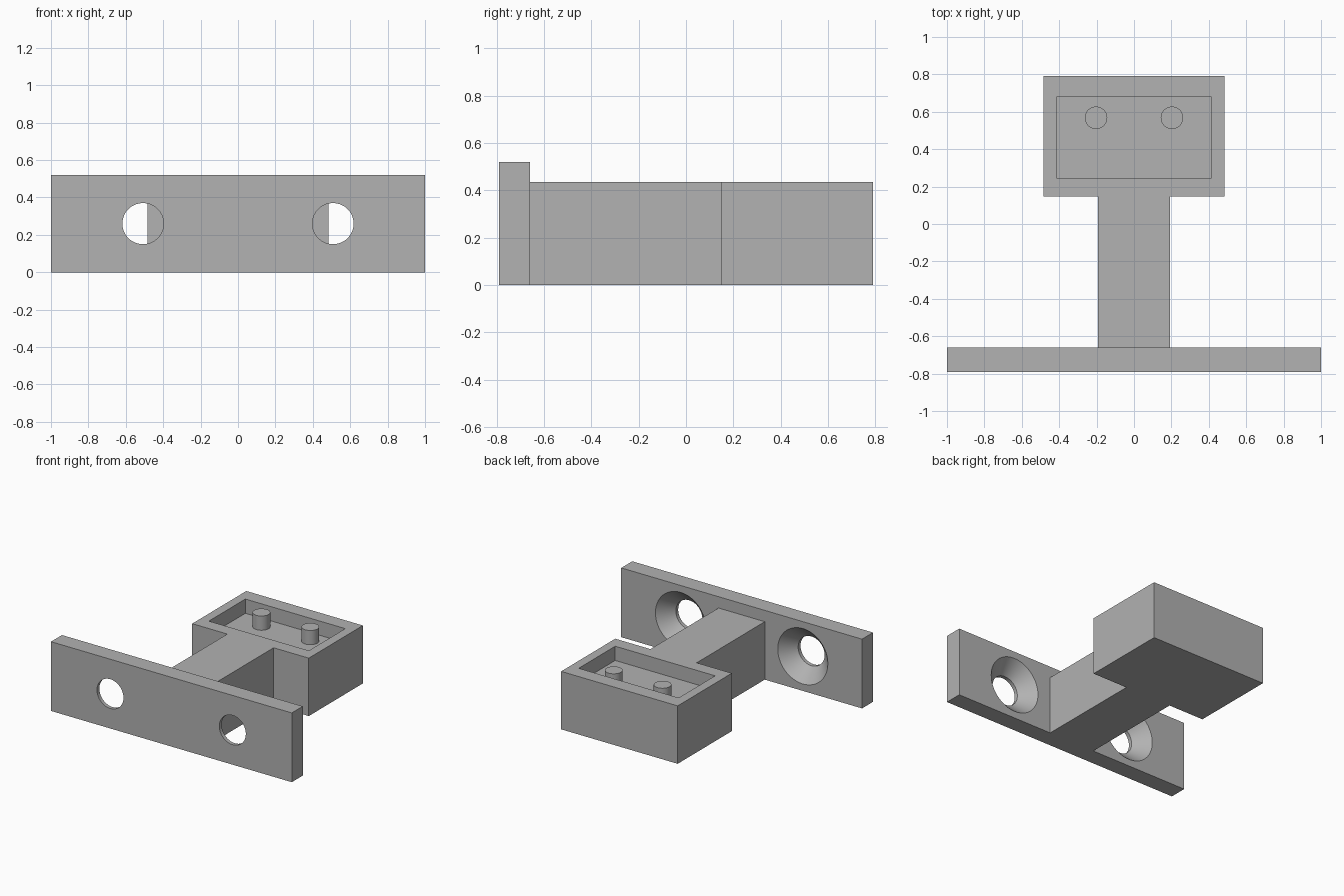
import bpy, bmesh, math
from mathutils import Matrix

cube = bpy.data.objects.get("Cube")
if cube:
    bpy.data.objects.remove(cube, do_unlink=True)

grey = bpy.data.materials.new("plain_grey")
grey.use_nodes = True
colour = (0.445, 0.445, 0.445, 1)
grey.diffuse_color = colour
grey.node_tree.nodes["Principled BSDF"].inputs["Base Color"].default_value = colour


def finish(name, bm):
    bmesh.ops.recalc_face_normals(bm, faces=bm.faces)
    mesh = bpy.data.meshes.new(name)
    bm.to_mesh(mesh)
    bm.free()
    mesh.materials.append(grey)
    obj = bpy.data.objects.new(name, mesh)
    bpy.context.collection.objects.link(obj)
    return obj


def prism(name, outline, z0, z1):
    """Extrude a plan outline upward."""
    bm = bmesh.new()
    face = bm.faces.new([bm.verts.new((x, y, z0)) for x, y in outline])
    top = bmesh.ops.extrude_face_region(bm, geom=[face])["geom"]
    verts = [v for v in top if isinstance(v, bmesh.types.BMVert)]
    bmesh.ops.translate(bm, verts=verts, vec=(0, 0, z1 - z0))
    return finish(name, bm)


def box(name, x, y0, y1, z0, z1):
    return prism(name, [(-x, y0), (x, y0), (x, y1), (-x, y1)], z0, z1)


def lathe(name, profile, matrix, sides=64):
    """Stack rings of (radius, height) into a closed turned solid."""
    bm = bmesh.new()
    rings = [[bm.verts.new((r * math.cos(math.tau * i / sides),
                            r * math.sin(math.tau * i / sides), h))
              for i in range(sides)] for r, h in profile]
    for a, b in zip(rings, rings[1:]):
        for i in range(sides):
            j = (i + 1) % sides
            bm.faces.new((a[i], a[j], b[j], b[i]))
    bm.faces.new(rings[0])
    bm.faces.new(rings[-1])
    bmesh.ops.transform(bm, matrix=matrix, verts=bm.verts)
    return finish(name, bm)


def combine(target, tool, operation):
    """Apply a boolean and discard the tool."""
    tool.hide_render = True
    bpy.context.view_layer.objects.active = target
    mod = target.modifiers.new(operation, 'BOOLEAN')
    mod.operation = operation
    mod.solver = 'EXACT'
    mod.object = tool
    bpy.ops.object.modifier_apply(modifier=mod.name)
    bpy.data.objects.remove(tool, do_unlink=True)


FRONT, PLATE_BACK, BACK = -0.79, -0.66, 0.79
HEIGHT, FLOOR = 0.435, 0.328

# Wall plate with two holes countersunk from behind
plate = box("wall_plate", 1.0, FRONT, PLATE_BACK, 0, 0.52)
turn = Matrix.Rotation(-math.pi / 2, 4, 'X')
for x in (-0.508, 0.508):
    profile = [(0.11, -0.85), (0.11, -0.762), (0.208, PLATE_BACK), (0.258, -0.608)]
    hole = lathe("hole_cutter", profile, Matrix.Translation((x, 0, 0.26)) @ turn)
    combine(plate, hole, 'DIFFERENCE')

# Arm and head block in one T-shaped body
half = [(0.192, PLATE_BACK), (0.192, 0.148), (0.484, 0.148), (0.484, BACK)]
outline = half + [(-x, y) for x, y in reversed(half)]
body = prism("arm_and_head", outline, 0, HEIGHT)

# Shallow tray with two pegs
combine(body, box("tray_cutter", 0.415, 0.247, 0.68, FLOOR, 0.6), 'DIFFERENCE')
for x in (-0.203, 0.203):
    peg = lathe("peg", [(0.06, FLOOR - 0.05), (0.06, HEIGHT)],
                Matrix.Translation((x, 0.568, 0)))
    combine(body, peg, 'UNION')

# Smooth round walls, keep edges sharp
bpy.ops.object.select_all(action='DESELECT')
for obj in (plate, body):
    obj.select_set(True)
bpy.context.view_layer.objects.active = plate
bpy.ops.object.shade_smooth_by_angle(angle=math.radians(30))
